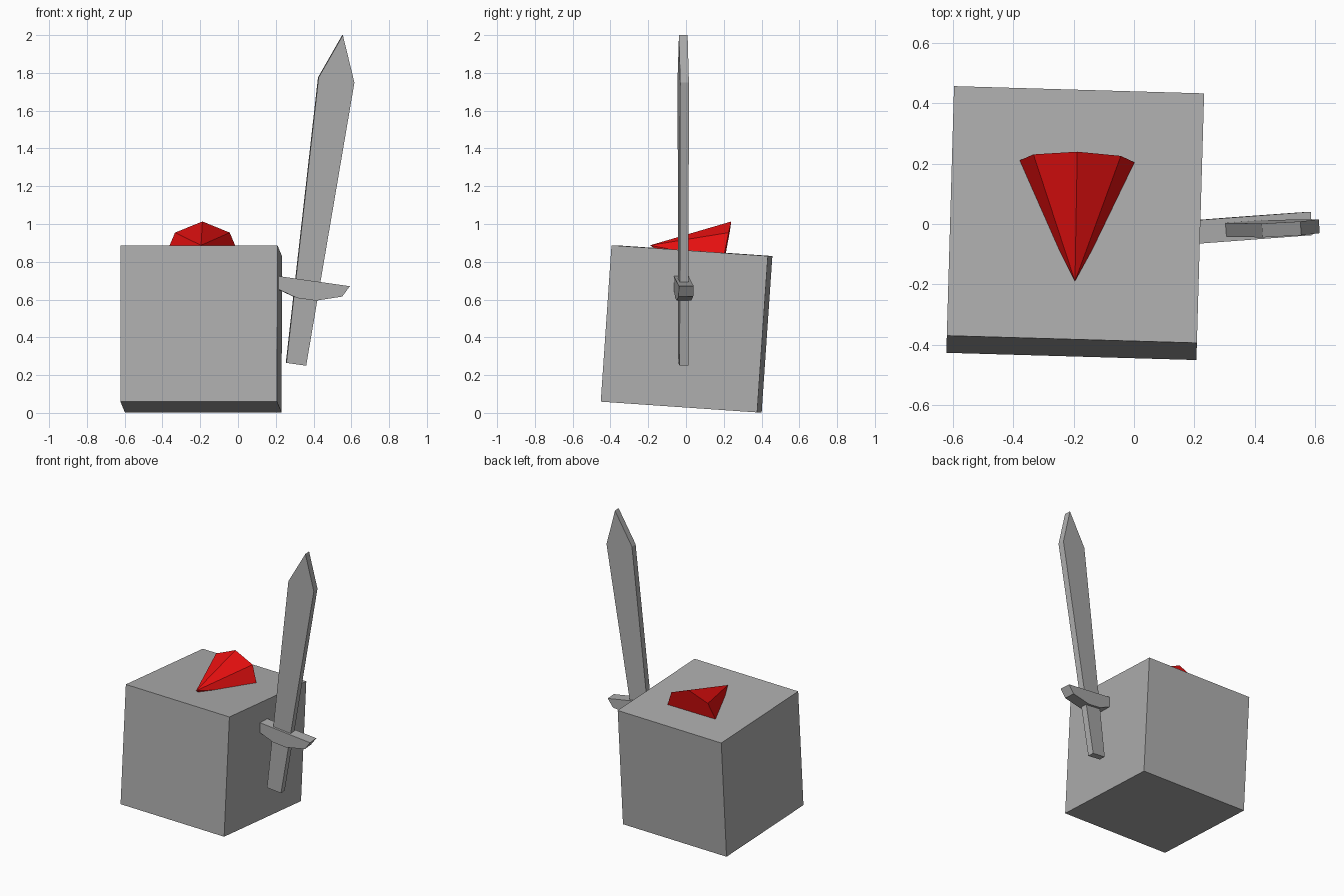
import bpy, bmesh
from math import radians
from mathutils import Matrix, Vector

cube = bpy.data.objects.get("Cube")
if cube:
    bpy.data.objects.remove(cube, do_unlink=True)


def make_material(name, rgb):
    mat = bpy.data.materials.new(name)
    mat.use_nodes = True
    color = (*rgb, 1.0)
    mat.diffuse_color = color
    mat.node_tree.nodes["Principled BSDF"].inputs["Base Color"].default_value = color
    return mat


def add_object(name, bm, mat, matrix):
    bmesh.ops.recalc_face_normals(bm, faces=bm.faces[:])
    mesh = bpy.data.meshes.new(name)
    bm.to_mesh(mesh)
    bm.free()
    mesh.materials.append(mat)
    obj = bpy.data.objects.new(name, mesh)
    obj.matrix_world = matrix
    bpy.context.collection.objects.link(obj)
    return obj


def rot(degrees, axis):
    return Matrix.Rotation(radians(degrees), 4, axis)


def add_plate(name, half, thickness, mat, matrix):
    """Extrude a mirrored (x, z) half outline along y."""
    outline = half + [(-x, z) for x, z in reversed(half) if x > 0]
    bm = bmesh.new()
    face = bm.faces.new([bm.verts.new((x, -thickness / 2, z)) for x, z in outline])
    result = bmesh.ops.extrude_face_region(bm, geom=[face])
    moved = [v for v in result["geom"] if isinstance(v, bmesh.types.BMVert)]
    bmesh.ops.translate(bm, verts=moved, vec=(0, thickness, 0))
    return add_object(name, bm, mat, matrix)


gray = make_material("gray", (0.42, 0.42, 0.42))
red = make_material("red", (0.8, 0.005, 0.005))

# Body: a slightly tilted cube
bm = bmesh.new()
bmesh.ops.create_cube(bm, size=0.83)
add_object("body", bm, gray,
           Matrix.Translation((-0.195, 0.003, 0.445)) @ rot(-1.66, 'Z') @ rot(-3.93, 'X'))

# Beak: an eight-sided cone lying on the top, half sunk into the body
bm = bmesh.new()
bmesh.ops.create_cone(bm, cap_ends=True, segments=8, radius1=0.205, radius2=0, depth=0.398)
bmesh.ops.translate(bm, verts=bm.verts[:], vec=(0, 0, 0.199))
add_object("beak", bm, red,
           Matrix.Translation((-0.189, 0.201, 0.812)) @ rot(-1, 'Z') @ rot(79.1, 'X'))

# Sword: blade with grip in one piece, and a crossguard
sword = Matrix.Translation((0.307, -0.0145, 0.2575)) @ rot(8.05, 'Y') @ rot(4.2, 'Z')
add_plate("sword_blade", [(0.053, 0), (0.096, 1.52), (0, 1.76)], 0.046, gray, sword)
add_plate("sword_guard", [(0.05, 0.348), (0.186, 0.389), (0.218, 0.449)], 0.078, gray,
          sword @ Matrix.Translation((0.004, 0, 0)))
